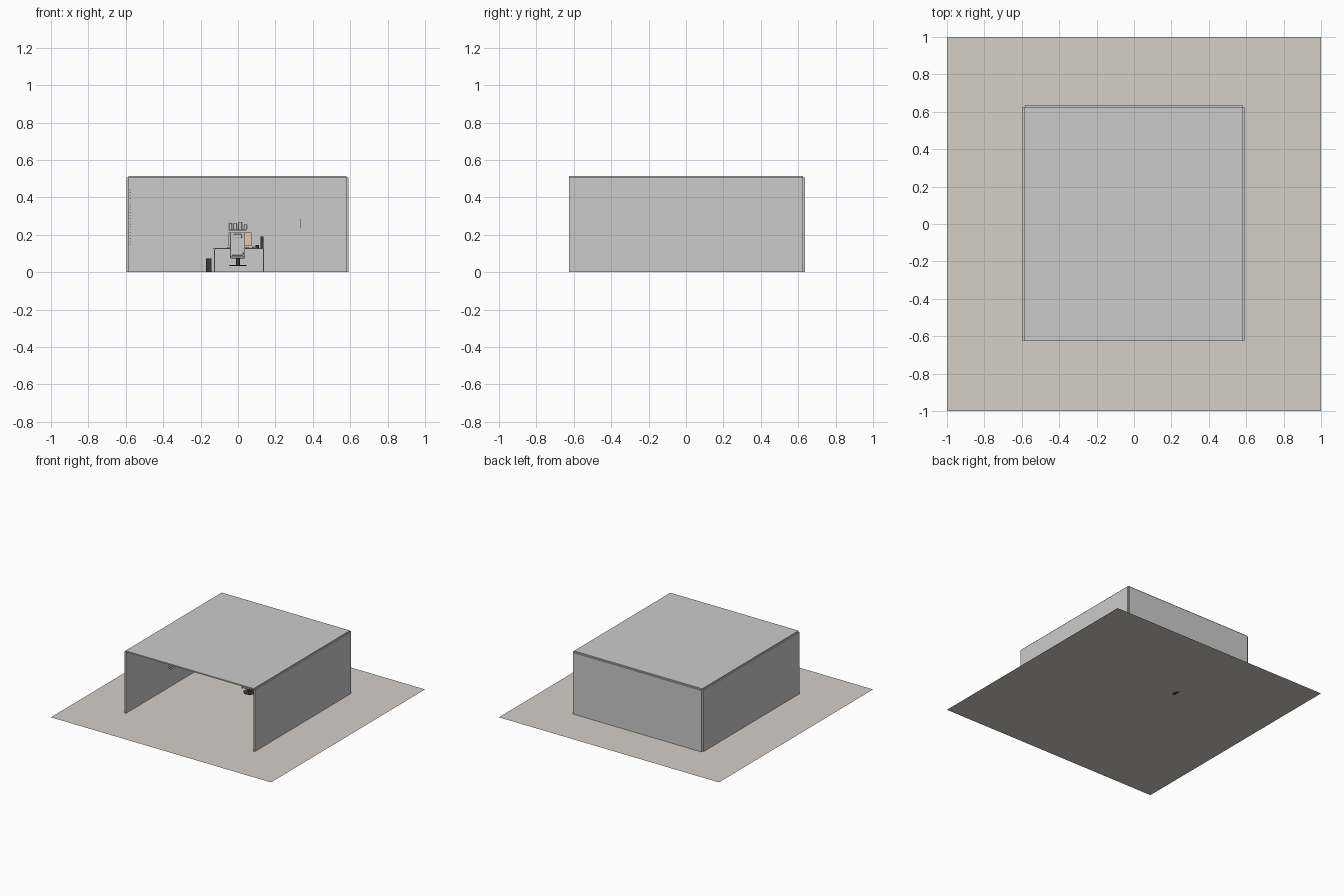
import bpy, math

if "Cube" in bpy.data.objects:
    bpy.data.objects.remove(bpy.data.objects["Cube"])

def mat(name, r, g, b):
    m = bpy.data.materials.new(name)
    m.diffuse_color = (r, g, b, 1)
    m.use_nodes = True
    m.node_tree.nodes["Principled BSDF"].inputs["Base Color"].default_value = m.diffuse_color
    return m

BEIGE = mat("beige", 0.66, 0.62, 0.56)
DARK = mat("dark", 0.04, 0.04, 0.05)
PEACH = mat("peach", 0.85, 0.55, 0.42)

def box(name, x, y, z, material=None, bevel=0):
    """Box from (min, max) ranges."""
    bpy.ops.mesh.primitive_cube_add(size=1, location=[(a + b) / 2 for a, b in (x, y, z)])
    o = bpy.context.object
    o.name = name
    o.scale = [b - a for a, b in (x, y, z)]
    bpy.ops.object.transform_apply(location=False, rotation=False)
    if material:
        o.data.materials.append(material)
    if bevel:
        m = o.modifiers.new("round", 'BEVEL')
        m.width, m.segments = bevel, 3
        bpy.ops.object.shade_smooth_by_angle()
    return o

def cylinder(name, x, y, z0, z1, r, material=None):
    bpy.ops.mesh.primitive_cylinder_add(vertices=24, radius=r, depth=z1 - z0,
                                        location=(x, y, (z0 + z1) / 2))
    o = bpy.context.object
    o.name = name
    if material:
        o.data.materials.append(material)
    bpy.ops.object.shade_smooth_by_angle()
    return o

# Floor plane
bpy.ops.mesh.primitive_plane_add(size=2)
floor = bpy.context.object
floor.name = "floor"
floor.data.materials.append(BEIGE)

# Room shell, open at the front
box("left_wall", (-0.595, -0.582), (-0.625, 0.625), (0, 0.505))
box("right_wall", (0.577, 0.59), (-0.625, 0.625), (0, 0.505))
box("back_wall", (-0.584, 0.58), (0.623, 0.636), (0, 0.505))
box("ceiling", (-0.585, 0.58), (-0.625, 0.625), (0.505, 0.515))

# Window blind on the left wall
WY = (-0.07, 0.35)
SLATS = 20
for i in range(SLATS):
    z = 0.15 + i * 0.29 / (SLATS - 1)
    s = box("blind_slat", (-0.58, -0.571), WY, (z - 0.001, z + 0.001))
    s.rotation_euler.y = math.radians(25)
for y in (0.0, 0.28):
    box("blind_cord", (-0.576, -0.5745), (y, y + 0.0015), (0.15, 0.44))

# Desk
box("desk_top", (-0.13, 0.14), (0.23, 0.36), (0.124, 0.13))
for x in (-0.128, 0.134):
    box("desk_side", (x, x + 0.005), (0.235, 0.355), (0, 0.124))
box("computer_tower", (-0.17, -0.143), (0.27, 0.34), (0, 0.073), DARK)

# Things on the desk
box("monitor_case", (-0.052, 0.072), (0.325, 0.331), (0.14, 0.213))
box("monitor_screen", (-0.046, 0.068), (0.3235, 0.3255), (0.146, 0.207), PEACH)
box("monitor_stand", (-0.008, 0.028), (0.331, 0.338), (0.13, 0.18))
box("monitor_foot", (-0.02, 0.04), (0.315, 0.35), (0.13, 0.133))
box("keyboard", (-0.06, 0.06), (0.25, 0.285), (0.13, 0.135))
box("mouse", (0.075, 0.088), (0.255, 0.277), (0.13, 0.137), None, 0.002)
cylinder("cup", 0.102, 0.31, 0.13, 0.145, 0.009, DARK)
box("speaker", (0.12, 0.135), (0.31, 0.33), (0.13, 0.19), DARK)

# Office chair
CY = 0.15
cylinder("chair_base", 0, CY, 0.034, 0.039, 0.046, DARK)
cylinder("chair_post", 0, CY, 0.039, 0.076, 0.01, DARK)
box("chair_seat", (-0.042, 0.038), (CY - 0.04, CY + 0.042), (0.074, 0.09), None, 0.005)
box("chair_back", (-0.042, 0.038), (CY - 0.05, CY - 0.038), (0.08, 0.213), None, 0.004)
box("chair_headrest", (-0.025, 0.021), (CY - 0.054, CY - 0.046), (0.182, 0.203), None, 0.003)
box("chair_lumbar", (-0.033, 0.029), (CY - 0.054, CY - 0.046), (0.09, 0.108), None, 0.003)

# Shelf with four small jars
box("shelf", (-0.05, 0.045), (0.59, 0.623), (0.223, 0.228))
for x, h in ((-0.04, 0.262), (-0.014, 0.26), (0.012, 0.266), (0.04, 0.255)):
    cylinder("jar", x, 0.607, 0.228, h, 0.009)

# Thin upright panel beside the desk
box("thin_panel", (0.334, 0.336), (0.58, 0.623), (0.235, 0.285))
